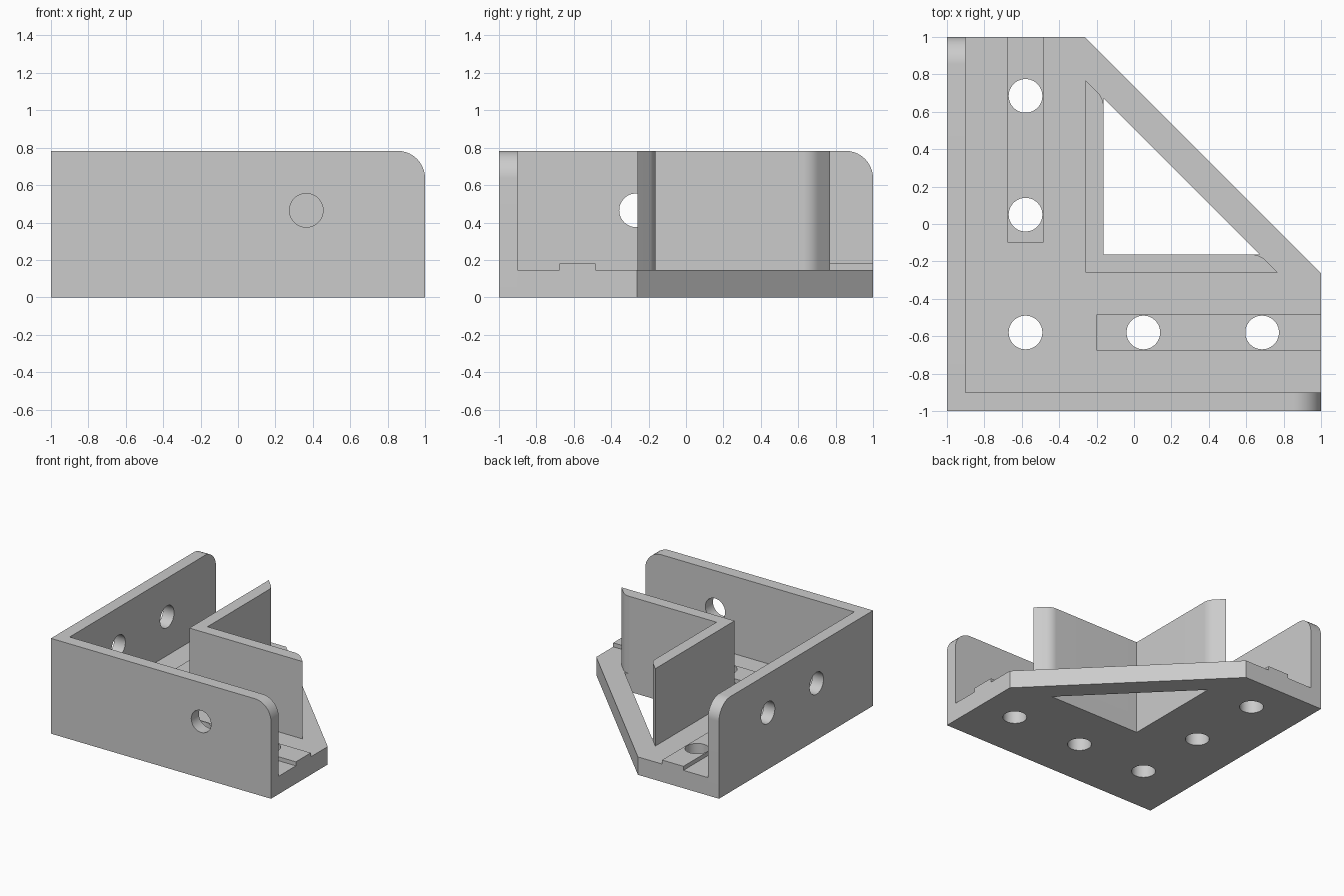
import bpy, bmesh, math
from mathutils import Vector

if "Cube" in bpy.data.objects:
    bpy.data.objects.remove(bpy.data.objects["Cube"], do_unlink=True)

HEIGHT, FLOOR, RIB_TOP = 0.783, 0.147, 0.18
INNER = -0.9            # inside face of the outer walls
HOLE_R = 0.09
ROW = -0.58             # centre line of the floor holes
CHAMFER = -0.263        # where the diagonal edge begins

grey = bpy.data.materials.new("plain grey")
grey.use_nodes = True
grey.diffuse_color = (0.6, 0.6, 0.6, 1)
grey.node_tree.nodes["Principled BSDF"].inputs["Base Color"].default_value = (0.6, 0.6, 0.6, 1)

PLACE = {
    "x": lambda u, v, w: (w, u, v),
    "y": lambda u, v, w: (u, w, v),
    "z": lambda u, v, w: (u, v, w),
}


def prism(name, profile, low, high, axis="z"):
    """Extrude a closed 2D profile along an axis."""
    bm = bmesh.new()
    face = bm.faces.new([bm.verts.new(PLACE[axis](u, v, low)) for u, v in profile])
    new = bmesh.ops.extrude_face_region(bm, geom=[face])["geom"]
    shift = Vector(PLACE[axis](0, 0, high - low))
    bmesh.ops.translate(bm, vec=shift, verts=[g for g in new if isinstance(g, bmesh.types.BMVert)])
    bmesh.ops.recalc_face_normals(bm, faces=bm.faces)
    mesh = bpy.data.meshes.new(name)
    bm.to_mesh(mesh)
    bm.free()
    mesh.materials.append(grey)
    obj = bpy.data.objects.new(name, mesh)
    bpy.context.collection.objects.link(obj)
    return obj


def rect(u0, v0, u1, v1):
    return [(u0, v0), (u1, v0), (u1, v1), (u0, v1)]


def circle(u, v, r=HOLE_R, n=48):
    return [(u + r * math.cos(math.tau * i / n), v + r * math.sin(math.tau * i / n)) for i in range(n)]


def fillet(before, corner, after, r, n=12):
    """Points of an arc that rounds off one corner of a profile."""
    c = Vector(corner)
    d1, d2 = (Vector(before) - c).normalized(), (Vector(after) - c).normalized()
    half = d1.angle(d2) / 2
    centre = c + (d1 + d2).normalized() * r / math.sin(half)
    reach = r / math.tan(half)
    start, end = c + d1 * reach - centre, c + d2 * reach - centre
    return [tuple(centre + start.lerp(end, i / n).normalized() * r) for i in range(n + 1)]


def cut(obj, profile, low, high, axis="z"):
    """Cut a prism out of a part, then discard the cutter."""
    cutter = prism("cutter", profile, low, high, axis)
    cutter.hide_render = True
    mod = obj.modifiers.new("cut", "BOOLEAN")
    mod.operation, mod.solver, mod.object = "DIFFERENCE", "EXACT", cutter
    bpy.context.view_layer.objects.active = obj
    bpy.ops.object.modifier_apply(modifier=mod.name)
    bpy.data.objects.remove(cutter, do_unlink=True)


# Base plate with a diagonal edge, triangular window and screw holes
plate = prism("base_plate", [(INNER, INNER), (1, INNER), (1, CHAMFER), (CHAMFER, 1), (INNER, 1)], 0, FLOOR)
IN, OUT, DIAG = -0.163, -0.26, 0.51
cut(plate, [(IN, IN), (DIAG - IN, IN), (IN, DIAG - IN)], -0.1, 0.3)
spots = [0.05, 0.685]
for u, v in [(ROW, ROW)] + [(ROW, s) for s in spots] + [(s, ROW) for s in spots]:
    cut(plate, circle(u, v), -0.1, 0.3)

# Raised guide ribs along both arms, drilled by the same holes
half = 0.097
right_rib = prism("right_rib", rect(-0.2, ROW - half, 1, ROW + half), FLOOR, RIB_TOP)
back_rib = prism("back_rib", rect(ROW - half, -0.1, ROW + half, 1), FLOOR, RIB_TOP)
for s in spots:
    cut(right_rib, circle(s, ROW), -0.1, 0.3)
    cut(back_rib, circle(ROW, s), -0.1, 0.3)


# Outer walls, each with one rounded top corner
def wall_profile(start):
    top = fillet((1, 0), (1, HEIGHT), (start, HEIGHT), 0.147)
    return [(start, 0), (1, 0)] + top + [(start, HEIGHT)]


front_wall = prism("front_wall", wall_profile(-1), -1, INNER, "y")
side_wall = prism("side_wall", wall_profile(INNER), -1, INNER, "x")
cut(front_wall, circle(0.365, 0.465), -1.1, -0.8, "y")
for y in (0.365, -0.267):
    cut(side_wall, circle(y, 0.465), -1.1, -0.8, "x")

# Inner angled wall with diagonal, softened ends
tip, edge = (DIAG - OUT, OUT), (DIAG - IN, IN)
end = fillet(tip, edge, (IN, IN), 0.11)
mirrored = [(v, u) for u, v in reversed(end)]
inner_wall = prism("inner_wall", [(OUT, OUT), tip] + end + [(IN, IN)] + mirrored + [(OUT, DIAG - OUT)],
                   FLOOR, HEIGHT)

# Smooth the holes and rounded corners, keep real edges sharp
for obj in (plate, right_rib, back_rib, front_wall, side_wall, inner_wall):
    bpy.ops.object.select_all(action="DESELECT")
    obj.select_set(True)
    bpy.context.view_layer.objects.active = obj
    bpy.ops.object.shade_smooth_by_angle(angle=math.radians(30))
